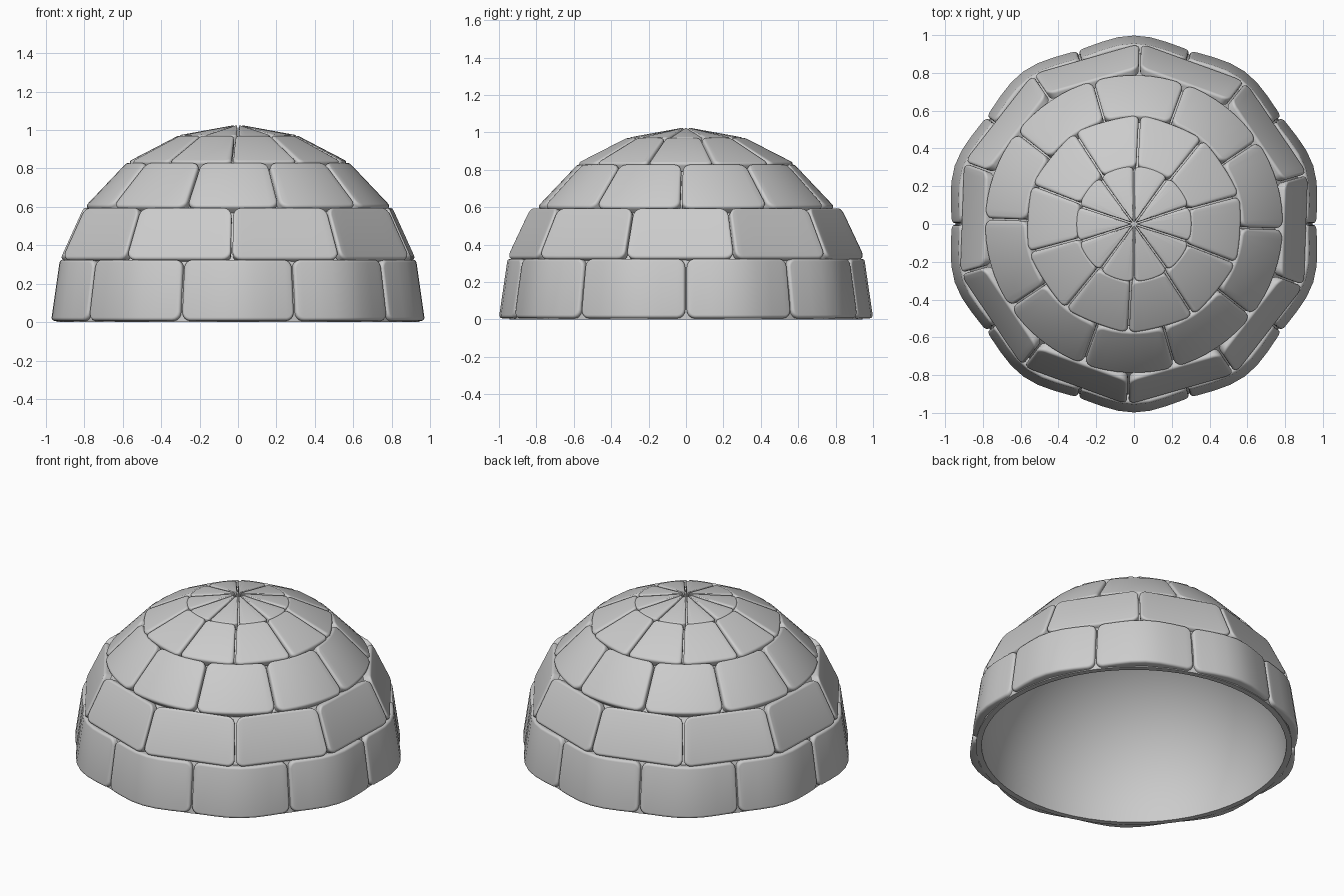
import bpy, bmesh
from math import sin, cos, pi, radians, sqrt, hypot

if "Cube" in bpy.data.objects:
    bpy.data.objects.remove(bpy.data.objects["Cube"])

N = 10               # blocks per ring
HALF = pi / N        # half the angle of one block
GAP = 0.004


def finish(bm, name, angle=40):
    bmesh.ops.recalc_face_normals(bm, faces=bm.faces)
    me = bpy.data.meshes.new(name)
    bm.to_mesh(me)
    bm.free()
    ob = bpy.data.objects.new(name, me)
    bpy.context.collection.objects.link(ob)
    bpy.ops.object.select_all(action='DESELECT')
    ob.select_set(True)
    bpy.context.view_layer.objects.active = ob
    bpy.ops.object.shade_smooth_by_angle(angle=radians(angle))
    return ob


def rounded_outline(w, h, c, mid=6, arc=4):
    """Rounded rectangle of half size w x h: bottom points, then top points, per column."""
    left = [(-w + c * (1 - cos(a)), c * (1 - sin(a)))
            for a in (i * pi / 2 / arc for i in range(arc + 1))]
    flat = [(-w + c + (2 * w - 2 * c) * i / mid, 0.0) for i in range(1, mid)]
    cols = left + flat + [(-x, y) for x, y in reversed(left)]
    return [(x, -h + y) for x, y in cols], [(x, h - y) for x, y in cols]


def block_ring(name, rb, zb, rt, zt, start, shape, corner=0.045, bevel=0.016, depth=0.05):
    """Ring of cushioned blocks on a cone band; start = centre angle of one block."""
    slope = hypot(rt - rb, zt - zb)
    nr, nz = (zt - zb) / slope, (rb - rt) / slope
    h = slope / 2 - GAP
    w = (rb + rt) / 2 * HALF
    # (inset, depth) from the back of the block to its front face
    steps = [(0, depth)] + [(bevel * (1 - cos(b)), bevel * (1 - sin(b)))
                            for b in (i * pi / 8 for i in range(5))]
    bm = bmesh.new()
    for k in range(N):
        centre = start + k * 2 * HALF

        def place(x, y, d):
            t = y / slope + 0.5
            r = rb + (rt - rb) * t
            a = x / w * max(HALF - GAP / r, 0.02)
            R = r * shape(a) - d * nr
            z = zb + (zt - zb) * t - d * nz
            return bm.verts.new((R * cos(centre + a), R * sin(centre + a), max(z, 0.004)))

        prev = None
        for inset, d in steps:
            low, high = rounded_outline(w - inset, h - inset, max(corner - inset, 0.006))
            lo = [place(x, y, d) for x, y in low]
            hi = [place(x, y, d) for x, y in high]
            loop = lo + hi[::-1]
            if prev:
                for i in range(len(loop)):
                    j = (i + 1) % len(loop)
                    bm.faces.new((prev[i], prev[j], loop[j], loop[i]))
            prev = loop
        for i in range(len(lo) - 1):
            bm.faces.new((lo[i], lo[i + 1], hi[i + 1], hi[i]))
    return finish(bm, name)


# Plan shapes of a block: bulged in the middle, flat chord, round
def bulged(a): return 1 + 0.016 * cos(a * N)
def chord(a): return 1 / cos(a)
def soft_chord(a): return 1 + 0.5 * (1 / cos(a) - 1)
def circle(a): return 1.0


FRONT = -pi / 2
TWIST = radians(-2)

# Block courses from the ground up
block_ring("course_1", 0.985, 0.005, 0.938, 0.33, FRONT, bulged)
block_ring("course_2", 0.917, 0.325, 0.792, 0.603, FRONT + HALF + TWIST, chord)
block_ring("course_3", 0.797, 0.60, 0.572, 0.837, FRONT + TWIST, circle)
block_ring("course_4", 0.572, 0.834, 0.298, 0.977, FRONT + HALF + 1.5 * TWIST, soft_chord, corner=0.03)
block_ring("roof_wedges", 0.31, 0.972, 0.02, 1.025, FRONT + HALF, circle, corner=0.02, bevel=0.01)

# Smooth inner shell: lathed profile, open underneath
bm = bmesh.new()
M, SEG = 20, 64
outer = [(0.945 * cos(i * pi / 2 / M), 0.945 * sin(i * pi / 2 / M)) for i in range(M + 1)]
inner = [(0.91 * cos(i * pi / 2 / M), 0.91 * sin(i * pi / 2 / M)) for i in range(M + 1)]
profile = inner[::-1] + outer
vs = [bm.verts.new((r, 0, z)) for r, z in profile]
es = [bm.edges.new((vs[i], vs[i + 1])) for i in range(len(vs) - 1)]
bmesh.ops.spin(bm, geom=vs + es, cent=(0, 0, 0), axis=(0, 0, 1), angle=2 * pi, steps=SEG)
bmesh.ops.remove_doubles(bm, verts=bm.verts, dist=0.0005)
finish(bm, "inner_shell")
